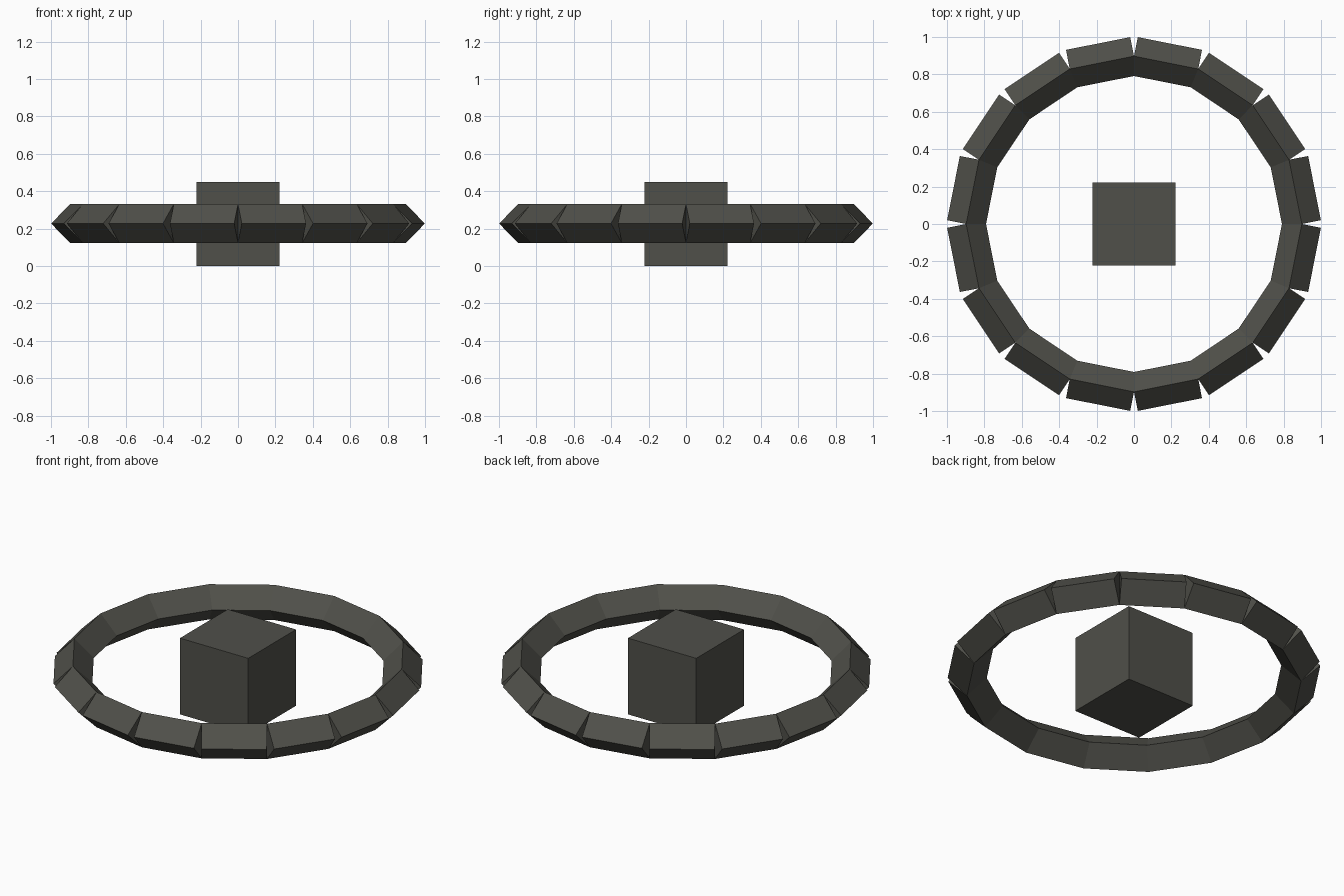
import bpy, math
from mathutils import Matrix

if "Cube" in bpy.data.objects:
    bpy.data.objects.remove(bpy.data.objects["Cube"])

SEGMENTS = 16
MID_Z = 0.225        # shared centre height
RADIUS = 0.88        # ring centreline, measured to segment middles
HALF_DIAG = 0.104    # half diagonal of the square bar


def material(name, color):
    m = bpy.data.materials.new(name)
    m.diffuse_color = (*color, 1)
    m.use_nodes = True
    m.node_tree.nodes["Principled BSDF"].inputs["Base Color"].default_value = m.diffuse_color
    return m


def box(name, size, matrix, mat):
    bpy.ops.mesh.primitive_cube_add(size=1)
    ob = bpy.context.object
    ob.name = name
    ob.data.transform(matrix @ Matrix.Diagonal((*size, 1)))
    ob.data.materials.append(mat)
    return ob


stone = material("dark warm grey", (0.08, 0.08, 0.068))

# Central cube
box("core_cube", (0.446, 0.446, 0.45), Matrix.Translation((0, 0, MID_Z)), stone)

# Ring of straight square bars, each turned onto its edge
step = 2 * math.pi / SEGMENTS
length = 2 * RADIUS * math.tan(step / 2)
side = HALF_DIAG * math.sqrt(2)
for i in range(SEGMENTS):
    m = (Matrix.Translation((0, 0, MID_Z + 0.002))
         @ Matrix.Rotation((i + 0.5) * step, 4, 'Z')
         @ Matrix.Translation((RADIUS, 0, 0))
         @ Matrix.Rotation(math.pi / 4, 4, 'Y'))
    box(f"ring_segment_{i + 1}", (side, length, side), m, stone)
